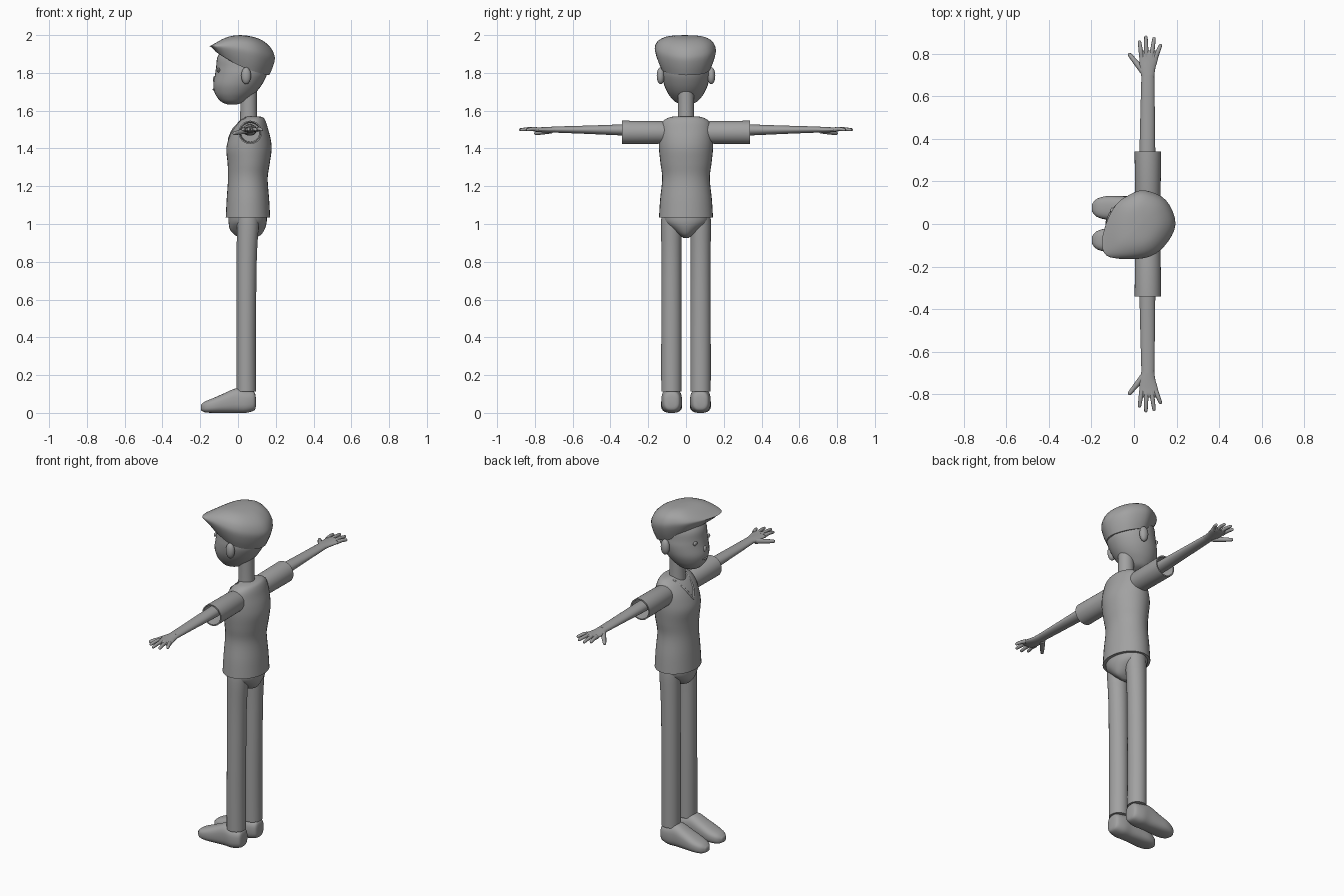
import bpy, bmesh
from math import cos, sin, pi, copysign
from mathutils import Vector

cube = bpy.data.objects.get("Cube")
if cube:
    bpy.data.objects.remove(cube, do_unlink=True)

grey = bpy.data.materials.new("plain_grey")
grey.use_nodes = True
grey.diffuse_color = (0.36, 0.36, 0.36, 1)
grey.node_tree.nodes["Principled BSDF"].inputs["Base Color"].default_value = grey.diffuse_color
grey.node_tree.nodes["Principled BSDF"].inputs["Roughness"].default_value = 0.6


def finish(obj, mirror):
    """Colour, smooth and optionally mirror a part across the body."""
    obj.data.materials.append(grey)
    bpy.ops.object.select_all(action="DESELECT")
    obj.select_set(True)
    bpy.context.view_layer.objects.active = obj
    bpy.ops.object.shade_smooth_by_angle(angle=0.9)
    if mirror:
        mod = obj.modifiers.new("other_side", "MIRROR")
        mod.use_axis = (False, True, False)
        mod.use_mirror_merge = False


def spline(rows, closed=False, steps=4):
    """Smooth a list of tuples with a Catmull-Rom curve."""
    rows = [Vector(r) for r in rows]
    n = len(rows)
    pick = (lambda i: rows[i % n]) if closed else (lambda i: rows[min(max(i, 0), n - 1)])
    out = []
    for i in range(n if closed else n - 1):
        a, b, c, d = (pick(i + k) for k in (-1, 0, 1, 2))
        for s in range(steps):
            t = s / steps
            out.append(b + (c - a) * t / 2 + (a - b * 2.5 + c * 2 - d / 2) * t**2
                       + (b * 3 - a - c * 3 + d) * t**3 / 2)
    return out if closed else out + [rows[-1]]


def loft(name, rings, mirror=False):
    """Skin a list of point rings and cap both ends."""
    bm = bmesh.new()
    loops = [[bm.verts.new(p) for p in ring] for ring in rings]
    n = len(loops[0])
    for a, b in zip(loops, loops[1:]):
        for i in range(n):
            j = (i + 1) % n
            bm.faces.new((a[i], a[j], b[j], b[i]))
    bm.faces.new(loops[0])
    bm.faces.new(loops[-1])
    bmesh.ops.recalc_face_normals(bm, faces=bm.faces)
    mesh = bpy.data.meshes.new(name)
    bm.to_mesh(mesh)
    bm.free()
    obj = bpy.data.objects.new(name, mesh)
    bpy.context.collection.objects.link(obj)
    finish(obj, mirror)


def oval(centre, u, v, power=1.0, n=32):
    def bend(w):
        return copysign(abs(w) ** power, w)
    angles = [2 * pi * i / n for i in range(n)]
    return [Vector(centre) + Vector(u) * bend(cos(a)) + Vector(v) * bend(sin(a)) for a in angles]


def upright(name, rows, y=0, mirror=False):
    """Rows are height, front x, back x, half width."""
    loft(name, [oval(((f + b) / 2, y, z), ((b - f) / 2, 0, 0), (0, w, 0))
                for z, f, b, w in spline(rows)], mirror)


def sideways(name, rows, smooth=True):
    """Rows are y, x, z, half depth, half height."""
    loft(name, [oval((x, y, z), (rx, 0, 0), (0, 0, rz))
                for y, x, z, rx, rz in (spline(rows) if smooth else rows)], True)


def tube(name, points, r0, r1, mirror=True):
    """Tapered round tube with a rounded tip."""
    path = spline(points)
    rings = []
    for i, p in enumerate(path):
        d = (path[min(i + 1, len(path) - 1)] - path[max(i - 1, 0)]).normalized()
        u = d.cross(Vector((0, 0, 1))).normalized()
        v = u.cross(d)
        r = r0 + (r1 - r0) * i / (len(path) - 1)
        rings.append(oval(p, u * r, v * r, n=12))
    for k in (0.5, 0.85, 1.0):
        w = max(r1 * (1 - k * k) ** 0.5, r1 * 0.1)
        rings.append(oval(path[-1] + d * r1 * k, u * w, v * w, n=12))
    loft(name, rings, mirror)


def ball(name, centre, size, mirror=False):
    rings = [oval(Vector(centre) + Vector((0, 0, -size[2] * cos(a))),
                  (size[0] * sin(a), 0, 0), (0, size[1] * sin(a), 0), n=20)
             for a in [pi * (i + 0.1) / 12.2 for i in range(13)]]
    loft(name, rings, mirror)


# Head, neck and face
upright("head", [(1.633, -.055, -.005, .02), (1.645, -.085, .03, .055), (1.67, -.11, .065, .08),
                 (1.70, -.125, .098, .1), (1.74, -.131, .128, .117), (1.79, -.122, .153, .126),
                 (1.83, -.116, .155, .124), (1.88, -.11, .155, .12), (1.92, -.085, .14, .1),
                 (1.95, -.04, .1, .06)])
upright("neck", [(1.5, .008, .105, .046), (1.6, .012, .1, .043), (1.75, .012, .1, .043)])
ball("ear", (.043, .134, 1.785), (.026, .021, .045), True)
ball("eye", (-.103, .06, 1.815), (.008, .018, .012), True)
ball("nose", (-.12, 0, 1.765), (.013, .016, .02))
ball("mouth", (-.128, 0, 1.712), (.006, .025, .005))

# Swept hair: one outline, scaled and lifted between a lower and an upper surface
outline = spline([(.195, 0), (.15, .112), (.05, .158), (-.025, .135), (-.085, .09), (-.132, 0),
                  (-.15, -.1), (-.11, -.157), (.05, -.16), (.142, -.105)], closed=True)
hair = []
for scale, lift in spline([(.82, 0), (.93, .25), (1, .52), (.96, .7), (.85, .84),
                           (.65, .94), (.4, .985), (.02, 1)], steps=3):
    ring = []
    for px, py in outline:
        x, y = .03 + (px - .03) * scale, py * scale
        t = max((.18 - x) / .33, 0)
        low = 1.785 + .05 * t + .1 * t * t
        high = 2.0 - (2.4 if x < 0 else 1.2) * x * x
        ring.append((x, y, low + (high - low) * lift))
    hair.append(ring)
loft("hair", hair)

# Shirt with neckline and open sleeves
upright("shirt", [(1.035, -.065, .17, .143), (1.13, -.06, .165, .137), (1.24, -.053, .157, .126),
                  (1.32, -.055, .168, .135), (1.395, -.062, .178, .143), (1.45, -.05, .173, .144),
                  (1.50, -.028, .16, .14), (1.54, .002, .148, .125), (1.562, .03, .135, .095),
                  (1.57, .045, .115, .06)])
tube("neckline", [(.043, .06, 1.562), (-.022, .033, 1.506), (-.049, .002, 1.45)], .006, .005)
sideways("sleeve", [(.08, .065, 1.483, .05, .05), (.13, .065, 1.485, .06, .06),
                    (.34, .065, 1.485, .062, .062), (.34, .065, 1.485, .055, .055),
                    (.22, .065, 1.485, .05, .05)], smooth=False)

# Arms and hands
sideways("arm", [(.2, .063, 1.498, .037, .031), (.34, .063, 1.498, .037, .029),
                 (.52, .064, 1.499, .034, .022), (.70, .065, 1.5, .03, .016)])
sideways("palm", [(.69, .065, 1.5, .03, .016), (.73, .064, 1.499, .036, .015),
                  (.77, .068, 1.499, .043, .013), (.80, .07, 1.5, .044, .011),
                  (.815, .07, 1.5, .034, .006)])
for name, base, tip, reach in (("index_finger", .036, .026, .855), ("middle_finger", .058, .056, .877),
                               ("ring_finger", .082, .094, .87), ("little_finger", .102, .124, .838)):
    tube(name, [(base, .785, 1.5), ((base + tip) / 2, (.785 + reach) / 2, 1.503), (tip, reach, 1.499)],
         .012, .008)
tube("thumb", [(.045, .715, 1.495), (.008, .76, 1.486), (-.02, .795, 1.48)], .016, .009)

# Hips and legs
upright("hips", [(1.06, -.05, .152, .13), (1.01, -.05, .152, .12), (.97, -.042, .14, .075),
                 (.94, -.015, .118, .035), (.925, .02, .08, .012)])
upright("leg", [(.112, -.008, .096, .054), (.4, -.008, .095, .054), (.8, -.007, .099, .053),
                (1.0, -.006, .11, .055), (1.06, -.004, .11, .05)], y=.077, mirror=True)

# Shoes: rows are x, underside, top, half width
shoe = spline([(.094, .03, .085, .022), (.084, .012, .112, .042), (.04, 0, .12, .054),
               (-.01, 0, .13, .054), (-.07, 0, .105, .055), (-.13, 0, .079, .055),
               (-.175, .003, .06, .042), (-.197, .014, .042, .018)])
loft("shoe", [oval((x, .076, (a + b) / 2), (0, w, 0), (0, 0, (b - a) / 2), power=.75)
              for x, a, b, w in shoe], True)
